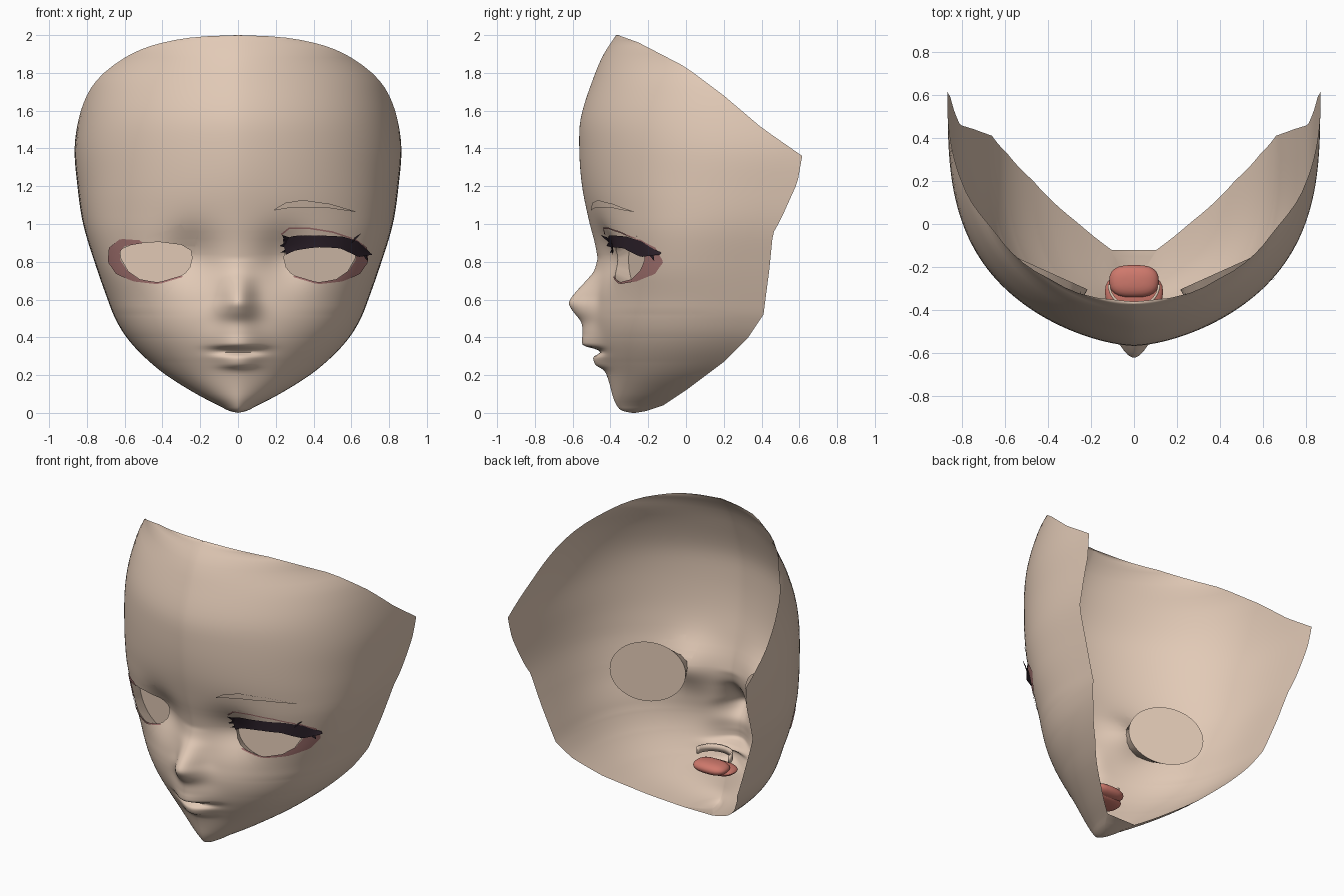
import bpy, bmesh, math
from mathutils import Vector
from mathutils.bvhtree import BVHTree

if "Cube" in bpy.data.objects:
    bpy.data.objects.remove(bpy.data.objects["Cube"])


def material(name, col):
    m = bpy.data.materials.new(name)
    m.diffuse_color = (*col, 1)
    m.use_nodes = True
    m.node_tree.nodes["Principled BSDF"].inputs["Base Color"].default_value = m.diffuse_color
    return m


SKIN = material("skin", (0.76, 0.59, 0.47))
LASH = material("dark lash", (0.022, 0.013, 0.02))
MAUVE = material("mauve liner", (0.41, 0.19, 0.18))
TONGUE = material("tongue red", (0.62, 0.19, 0.15))


def curve(table, smooth=True):
    """Interpolating function through (z, value) points."""
    xs, ys = zip(*table)
    n = len(xs)
    slope = [(ys[min(i + 1, n - 1)] - ys[max(i - 1, 0)]) /
             (xs[min(i + 1, n - 1)] - xs[max(i - 1, 0)]) for i in range(n)]

    def f(x):
        i = 0
        while i < n - 2 and x > xs[i + 1]:
            i += 1
        h = xs[i + 1] - xs[i]
        t = min(max((x - xs[i]) / h, 0), 1)
        if not smooth:
            return ys[i] + (ys[i + 1] - ys[i]) * t
        return ((1 + 2 * t) * (1 - t) ** 2 * ys[i] + t * (1 - t) ** 2 * h * slope[i]
                + t * t * (3 - 2 * t) * ys[i + 1] + t * t * (t - 1) * h * slope[i + 1])
    return f


def finish(name, bm, mat, angle=40):
    me = bpy.data.meshes.new(name)
    bm.to_mesh(me)
    bm.free()
    ob = bpy.data.objects.new(name, me)
    bpy.context.collection.objects.link(ob)
    me.materials.append(mat)
    bpy.ops.object.select_all(action='DESELECT')
    ob.select_set(True)
    bpy.context.view_layer.objects.active = ob
    bpy.ops.object.shade_smooth_by_angle(angle=math.radians(angle))
    return ob


# Face shell: horizontal sections from the centre line to the open back edge
half_width = curve([(0, 0), (.01, .045), (.03, .085), (.1, .22), (.2, .38), (.3, .5), (.4, .59),
                    (.5, .65), (.6, .69), (.8, .76), (1, .82), (1.2, .85), (1.4, .865),
                    (1.57, .84), (1.7, .79), (1.79, .72), (1.88, .6), (1.94, .47),
                    (1.98, .3), (1.995, .15), (2, 0)])
back_edge = curve([(0, -.27), (.01, -.21), (.04, -.12), (.12, 0), (.27, .2), (.4, .33), (.52, .41),
                   (.75, .44), (.95, .46), (1.02, .5), (1.22, .59), (1.36, .615), (1.51, .4),
                   (1.68, .2), (1.83, 0), (1.96, -.25), (2, -.36)], False)
# where the section would end if the shell were not cut away
full_back = curve([(0, -.4), (.4, .3), (.52, .4), (.75, .46), (.95, .52), (1.1, .575), (1.3, .615), (1.5, .62), (2, .62)])
base_front = curve([(0, -.285), (.01, -.335), (.03, -.36), (.08, -.385), (.2, -.415), (.3, -.455),
                    (.4, -.485), (.5, -.495), (.6, -.485), (.7, -.475), (.8, -.47), (.9, -.485),
                    (1, -.51), (1.2, -.55), (1.4, -.565), (1.57, -.555), (1.8, -.48),
                    (1.9, -.435), (2, -.37)])
centre_front = curve([(.1, -.39), (.2, -.42), (.23, -.44), (.25, -.475), (.28, -.49), (.3, -.487),
                      (.318, -.455), (.335, -.47), (.355, -.54), (.38, -.55), (.42, -.548),
                      (.48, -.555), (.54, -.6), (.58, -.62), (.62, -.6), (.7, -.53),
                      (.75, -.49), (.82, -.47)])
feature_width = curve([(.1, .1), (.25, .09), (.31, .11), (.4, .12), (.48, .1), (.55, .095), (.62, .08), (.82, .08)])
fullness = curve([(0, 2.2), (.3, 2.8), (.6, 3.5), (.8, 4), (1.08, 3.6), (1.35, 3.2), (1.7, 3), (2, 2.8)])
P = 1.6


def half_section(z, cols=48):
    w, yb, yf, q = half_width(z), back_edge(z), base_front(z), fullness(z)
    depth = max(full_back(z), yb) - yf
    cut = min(1, max(.004, (yb - yf) / depth))
    tm = (1 - (1 - cut) ** q) ** (1 / P)
    pts = []
    for i in range(cols + 1):
        t = math.sin(math.asin(tm) * (i / cols) ** 1.15)
        x = w * t / tm
        y = yf + depth * (1 - max(0, 1 - t ** P) ** (1 / q))
        if .1 < z < .82:   # nose and lips
            y += (centre_front(z) - yf) * math.exp(-abs(x / feature_width(z)) ** 2.2)
        # soft eye hollow
        y += .07 * math.exp(-((x - .25) / .14) ** 2 - ((z - .83) / .14) ** 2)
        pts.append((x, y, z))
    return pts


rows = [0, .005, .01, .02, .03, .04, .06, .08, .1, .125, .15, .175]
rows += [.2 + .01 * i for i in range(64)]
rows += [.84 + .04 * i for i in range(13)] + [1.36 + .04 * i for i in range(14)]
rows += [2 - .1 * (1 - k / 8) ** 2 for k in range(9)]
bm = bmesh.new()
prev = None
for z in rows:
    half = half_section(z)
    line = [bm.verts.new((-x, y, z)) for x, y, z in reversed(half[1:])]
    line += [bm.verts.new(p) for p in half]
    if prev:
        for a, b, c, d in zip(prev, prev[1:], line[1:], line):
            bm.faces.new((a, b, c, d))
        if z <= .04:   # close the underside of the chin
            bm.faces.new((prev[-1], prev[0], line[0], line[-1]))
    prev = line
bmesh.ops.remove_doubles(bm, verts=bm.verts[:], dist=.0004)
bm.normal_update()
skin_tree = BVHTree.FromBMesh(bm)

# Eye openings: clip the outline into the shell, then build a recessed oval socket
EYE = [(.243, .82), (.255, .77), (.28, .74), (.33, .71), (.43, .69), (.52, .708), (.58, .75),
       (.62, .82), (.622, .865), (.55, .895), (.42, .905), (.30, .89), (.25, .86)]
for side in (1, -1):
    inside = [f for f in bm.faces if .15 < side * f.calc_center_median().x < .7
              and .6 < f.calc_center_median().z < 1]
    for (ax, az), (bx, bz) in zip(EYE, EYE[1:] + EYE[:1]):
        co = Vector((side * ax, 0, az))
        no = Vector((side * (bz - az), 0, -(bx - ax)))   # points out of the outline
        geom = set(inside)
        for f in inside:
            geom.update(f.edges)
            geom.update(f.verts)
        res = bmesh.ops.bisect_plane(bm, geom=list(geom), dist=1e-6, plane_co=co, plane_no=no)
        pool = {g for g in res['geom'] if isinstance(g, bmesh.types.BMFace) and g.is_valid}
        pool.update(f for f in inside if f.is_valid)
        inside = [f for f in pool if (f.calc_center_median() - co).dot(no) < 0]
    keep = set(inside)
    rim = [e for e in {e for f in inside for e in f.edges}
           if sum(f in keep for f in e.link_faces) == 1]
    bmesh.ops.delete(bm, geom=inside, context='FACES_ONLY')
    new = bmesh.ops.extrude_edge_only(bm, edges=rim)['geom']
    for v in (g for g in new if isinstance(g, bmesh.types.BMVert)):
        a = math.atan2((v.co.z - .8) / .105, (abs(v.co.x) - .43) / .19)
        x = .425 + .21 * math.cos(a)
        v.co = (side * x, -.315 + .45 * (x - .19), .81 + .195 * math.sin(a))
    bmesh.ops.edgeloop_fill(bm, edges=[g for g in new if isinstance(g, bmesh.types.BMEdge)])
loose = [v for v in bm.verts if not v.link_faces]
bmesh.ops.delete(bm, geom=loose, context='VERTS')
finish("face_shell", bm, SKIN, 62)


def on_skin(x, z, lift):
    hit, no, _, _ = skin_tree.ray_cast(Vector((x, -3, z)), Vector((0, 1, 0)))
    return hit + (no if no.y < 0 else -no) * lift


def along(pts, t):
    k = t * (len(pts) - 1)
    i = min(int(k), len(pts) - 2)
    return Vector(pts[i]).lerp(Vector(pts[i + 1]), k - i)


def ribbon(name, upper, lower, mat, lift=(.005, .005), side=1, spikes=()):
    """Thin sheet laid on the skin between two (x, z) outlines."""
    bm = bmesh.new()
    n, m, prev = 32, 4, None
    for i in range(n + 1):
        a, b = along(upper, i / n), along(lower, i / n)
        line = []
        for j in range(m + 1):
            p = a.lerp(b, j / m)
            line.append(bm.verts.new(on_skin(side * p.x, p.y, lift[0] + (lift[1] - lift[0]) * j / m)))
        if prev:
            for q in zip(prev, line, line[1:], prev[1:]):
                bm.faces.new(q)
        prev = line
    for x0, z0, x1, z1 in spikes:   # separate hair tips
        bm.faces.new([bm.verts.new(on_skin(x, z, l)) for x, z, l in
                      ((x0, z0 - .015, .015), (x1, z1, .025), (x0 + .02, z0 + .015, .012))])
    return finish(name, bm, mat)


# Painted liner round the outer and lower lid of both eyes
inner = [(.50, .9), (.60, .883), (.623, .85), (.62, .81), (.58, .75), (.52, .708), (.42, .691), (.30, .725)]
outer = [(.52, .915), (.62, .922), (.68, .875), (.685, .80), (.64, .735), (.55, .697), (.42, .681), (.29, .718)]
for side, label in ((1, "right"), (-1, "left")):
    ribbon("eye_liner_" + label, outer, inner, MAUVE, side=side)

# Upper lash, lid crease and brow on one side only
ribbon("upper_lash",
       [(.235, .925), (.3, .942), (.42, .942), (.55, .935), (.63, .91), (.692, .85)],
       [(.245, .845), (.3, .868), (.42, .884), (.53, .875), (.62, .83), (.69, .843)],
       LASH, (.008, .025),
       spikes=[(.245, .87, .215, .855), (.24, .90, .21, .895), (.25, .92, .225, .955),
               (.59, .915, .635, .955), (.65, .85, .665, .81)])
ribbon("lid_crease",
       [(.225, .95), (.27, .985), (.38, .982), (.5, .962), (.6, .928)],
       [(.23, .943), (.27, .975), (.38, .974), (.5, .954), (.6, .92)], MAUVE)
ribbon("brow",
       [(.19, 1.08), (.25, 1.115), (.34, 1.128), (.48, 1.108), (.615, 1.068)],
       [(.19, 1.074), (.25, 1.085), (.34, 1.09), (.48, 1.085), (.615, 1.065)], SKIN, (.009, .009))

# Tongue: broad front lobe and narrower raised root
bm = bmesh.new()
for cy, cz, rx, ry, rz in ((-.315, .255, .135, .085, .028), (-.265, .28, .115, .075, .038)):
    ball = bmesh.ops.create_uvsphere(bm, u_segments=24, v_segments=12, radius=1)['verts']
    for v in ball:
        x, y = v.co.x, v.co.y
        v.co = (rx * math.copysign(abs(x) ** .7, x), cy + ry * math.copysign(abs(y) ** .8, y), cz + rz * v.co.z)
finish("tongue", bm, TONGUE)

# Upper gum arch behind the lip
bm = bmesh.new()
arch = []
for i in range(17):
    a = math.pi * i / 16
    arch.append([bm.verts.new((.11 * math.cos(a), -.28 - .1 * math.sin(a), z)) for z in (.325, .37)])
for p, q in zip(arch, arch[1:]):
    bm.faces.new((p[0], q[0], q[1], p[1]))
ob = finish("gum_arch", bm, SKIN)
ob.modifiers.new("thickness", 'SOLIDIFY').thickness = .012
